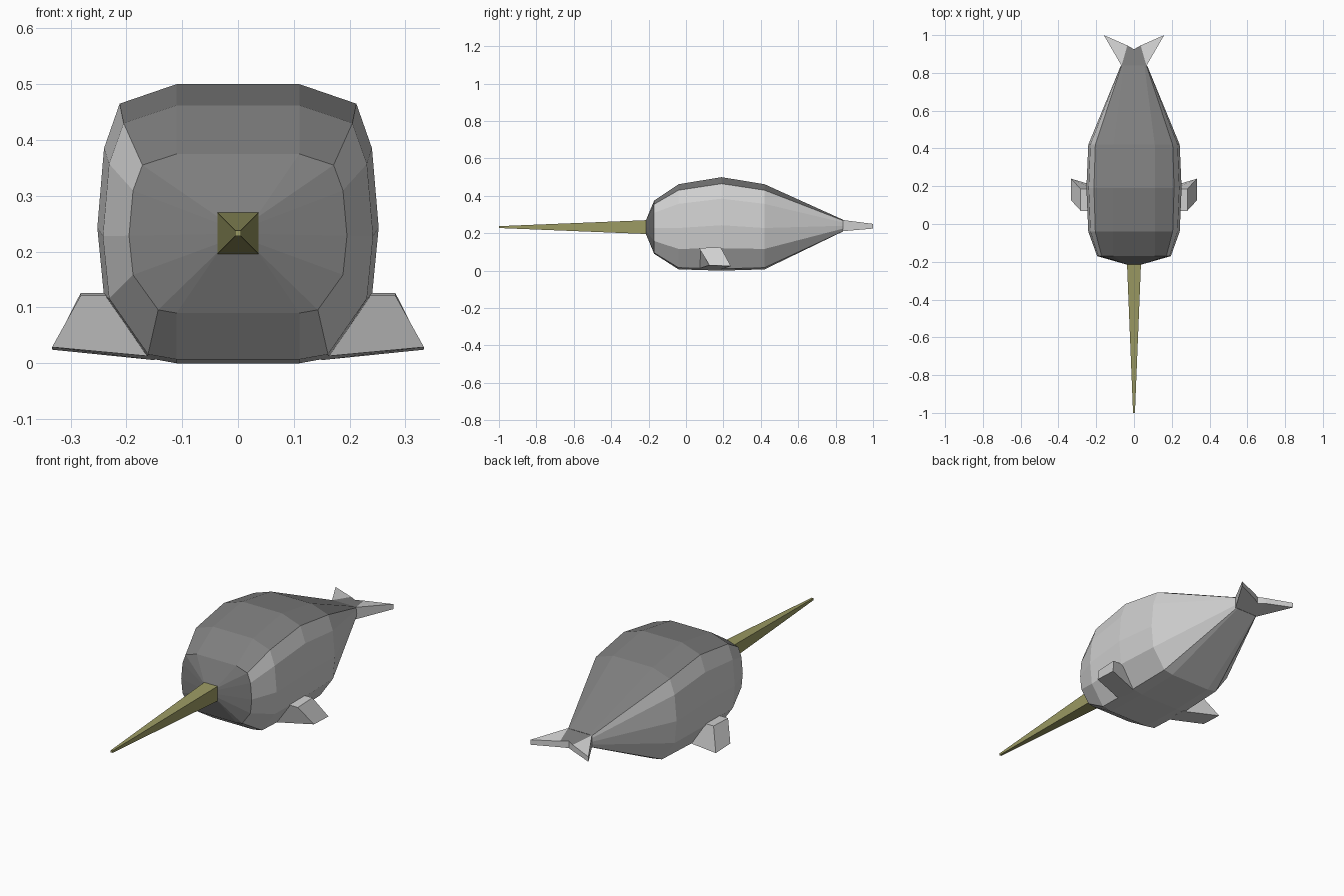
import bpy
import bmesh

cube = bpy.data.objects.get("Cube")
if cube:
    bpy.data.objects.remove(cube, do_unlink=True)


def material(name, color):
    mat = bpy.data.materials.new(name)
    mat.use_nodes = True
    mat.diffuse_color = color
    mat.node_tree.nodes["Principled BSDF"].inputs["Base Color"].default_value = color
    return mat


DARK = material("dark grey", (0.21, 0.21, 0.21, 1))
LIGHT = material("light grey", (0.64, 0.64, 0.64, 1))
HORN = material("olive horn", (0.33, 0.325, 0.125, 1))


def loft(name, rings, mats, pick=lambda segment, side: 0, caps=(0, 0)):
    """Bridge equal rings of points, cap both ends, colour faces by rule."""
    bm = bmesh.new()
    loops = [[bm.verts.new(p) for p in ring] for ring in rings]
    n = len(loops[0])
    for s, (a, b) in enumerate(zip(loops, loops[1:])):
        for j in range(n):
            k = (j + 1) % n
            face = bm.faces.new((a[j], a[k], b[k], b[j]))
            face.material_index = pick(s, j)
    for loop, index in zip((loops[0], loops[-1]), caps):
        bm.faces.new(loop).material_index = index
    bmesh.ops.recalc_face_normals(bm, faces=bm.faces)
    mesh = bpy.data.meshes.new(name)
    bm.to_mesh(mesh)
    bm.free()
    for mat in mats:
        mesh.materials.append(mat)
    obj = bpy.data.objects.new(name, mesh)
    bpy.context.collection.objects.link(obj)
    return obj


# Body: one half section, resized at each station along the length
INNER = 0.11
half = [(INNER, 0.5), (0.212, 0.465), (0.24, 0.385), (0.252, 0.243),
        (0.24, 0.12), (0.165, 0.01), (INNER, 0)]


def section(y, bottom, height, inner, spread):
    right = [(inner + (x - INNER) * spread, y, bottom + z * height * 2) for x, z in half]
    return right + [(-x, y, z) for x, y, z in reversed(right)]


stations = [
    (-0.215, 0.197, 0.071, 0.037, 0),
    (-0.17, 0.09, 0.285, INNER, 0.6),
    (-0.04, 0.007, 0.455, INNER, 0.93),
    (0.19, 0, 0.5, INNER, 1),
    (0.42, 0.007, 0.455, INNER, 0.93),
    (0.84, 0.21, 0.062, 0.055, 0.1),
]
# Flanks and belly are light; snout and back are dark
loft("body", [section(*s) for s in stations], [DARK, LIGHT],
     lambda segment, side: int(segment > 0 and side in range(1, 12)))


# Tusk: long tapered square spike
def square(y, r, z=0.233):
    return [(-r, y, z - r), (r, y, z - r), (r, y, z + r), (-r, y, z + r)]


loft("tusk", [square(-0.21, 0.037), square(-1, 0.005)], [HORN])


# Tail: middle wedge with a dark top, and a light fluke on each side
def slab(name, outline, mats, caps=(0, 0)):
    top = [(x, y, t) for x, y, t, b in outline]
    base = [(x, y, b) for x, y, t, b in outline]
    return loft(name, [base, top], mats, caps=caps)


root = (0.066, 0.838, 0.271, 0.211)
notch = (0.035, 0.945, 0.255, 0.225)
tip = (0.16, 1.0, 0.25, 0.225)


def flip(p):
    return (-p[0],) + p[1:]


slab("tail_middle", [flip(root), root, notch, (0, 0.925, 0.257, 0.222), flip(notch)],
     [LIGHT, DARK], caps=(0, 1))

# Paired flukes and flippers
for side, label in ((1, "left"), (-1, "right")):
    slab(label + "_fluke", [(side * x, y, t, b) for x, y, t, b in (root, tip, notch)], [LIGHT])

    front = [(0.21, 0.07, 0.121), (0.282, 0.07, 0.121),
             (0.333, 0.125, 0.029), (0.15, 0.07, 0.012)]
    back = [(x, y + 0.115, 0.075 + (z - 0.075) * 1.1) for x, y, z in front]
    rings = [[(side * x, y, z) for x, y, z in ring] for ring in (front, back)]
    loft(label + "_flipper", rings, [LIGHT])
